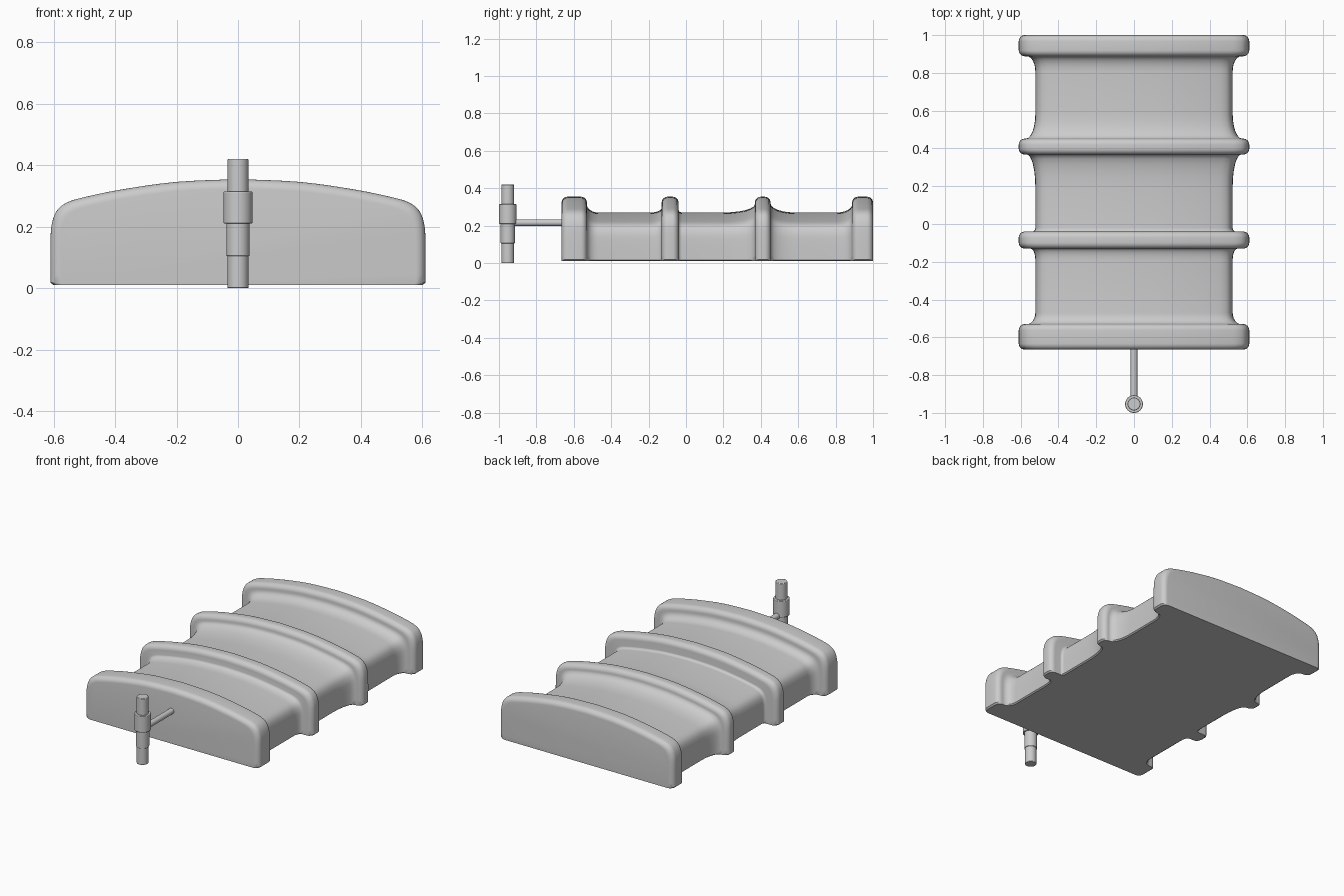
import bpy, bmesh
from math import sin, cos, pi
from mathutils import Vector

if "Cube" in bpy.data.objects:
    bpy.data.objects.remove(bpy.data.objects["Cube"])

DEPTH = 0.088   # how far the valleys sink below the ribs
STEPS = 6


def add_mesh(name, verts, faces):
    me = bpy.data.meshes.new(name)
    me.from_pydata(verts, [], faces)
    bm = bmesh.new()
    bm.from_mesh(me)
    bmesh.ops.recalc_face_normals(bm, faces=bm.faces)
    bm.to_mesh(me)
    bm.free()
    return finish(bpy.data.objects.new(name, me), link=True)


def finish(ob, link=False):
    if link:
        bpy.context.collection.objects.link(ob)
    bpy.ops.object.select_all(action='DESELECT')
    ob.select_set(True)
    bpy.context.view_layer.objects.active = ob
    bpy.ops.object.shade_smooth_by_angle(angle=0.6)
    return ob


def smooth_curve(pts, n=4):
    """Catmull-Rom resampling of a 2D polyline."""
    p = [Vector(q) for q in pts]
    p = [p[0]] + p + [p[-1]]
    out = []
    for a, b, c, d in zip(p, p[1:], p[2:], p[3:]):
        for i in range(n):
            t = i / n
            out.append(0.5 * (2*b + (c-a)*t + (2*a-5*b+4*c-d)*t*t + (3*b-a-3*c+d)*t**3))
    return out + [p[-1]]


def rib_side(edge, out, fillet, fh, r=0.032):
    """(y, inset) points from rib top down to the valley; out = +1 back, -1 front."""
    angles = [pi / 2 * i / STEPS for i in range(STEPS + 1)]
    pts = [(edge - out * r * (1 - sin(a)), r * (1 - cos(a))) for a in angles]
    if fillet:
        pts += [(edge + out * fillet * (1 - cos(a)), DEPTH - fh * (1 - sin(a))) for a in angles]
    return pts


# Rib layout: front edge, back edge, then fillet length and height for each side
ribs = [(-0.665, -0.53, 0, 0, 0.06, 0.045),
        (-0.13, -0.04, 0.06, 0.025, 0.02, 0.015),
        (0.368, 0.452, 0.17, 0.045, 0.13, 0.05),
        (0.888, 1.0, 0.08, 0.045, 0, 0)]
rail = []
for y0, y1, f0, h0, f1, h1 in ribs:
    rail += rib_side(y0, -1, f0, h0)[::-1] + rib_side(y1, 1, f1, h1)

# Domed cross-section, right half from bottom to crown, then mirrored
half = [Vector((0.6, 0.0))] + smooth_curve(
    [(0.61, 0.008), (0.61, 0.15), (0.604, 0.207), (0.588, 0.244), (0.56, 0.267),
     (0.51, 0.284), (0.38, 0.311), (0.2, 0.336), (0, 0.345)])
section = half + [Vector((-p.x, p.y)) for p in half[-2::-1]]

# Ribbed body lofted along y
n = len(section)
verts = [(p.x * (0.61 - d) / 0.61, y, 0.01 + p.y * (0.345 - 0.96 * d) / 0.345)
         for y, d in rail for p in section]
faces = [(r*n + i, r*n + (i+1) % n, (r+1)*n + (i+1) % n, (r+1)*n + i)
         for r in range(len(rail) - 1) for i in range(n)]
faces += [tuple(range(n)), tuple(range(len(verts) - n, len(verts)))]
add_mesh("ribbed_body", verts, faces)


def cylinder(name, radius, length, loc, rot=(0, 0, 0), bevel=0.003):
    bpy.ops.mesh.primitive_cylinder_add(vertices=32, radius=radius, depth=length,
                                        location=loc, rotation=rot)
    ob = bpy.context.object
    ob.name = name
    if bevel:
        m = ob.modifiers.new("edge_bevel", 'BEVEL')
        m.width, m.segments = bevel, 2
    finish(ob)


# Upright post with stepped collars
VY = -0.953
for name, r, z0, z1 in [("upright_post", 0.034, 0.0, 0.42),
                        ("upper_collar", 0.047, 0.21, 0.315),
                        ("lower_collar", 0.038, 0.105, 0.22)]:
    cylinder(name, r, z1 - z0, (0, VY, (z0 + z1) / 2))

# Horizontal rod joining the post to the body
cylinder("connecting_rod", 0.018, 0.31, (0, VY + 0.155, 0.216), (pi / 2, 0, 0), 0)
